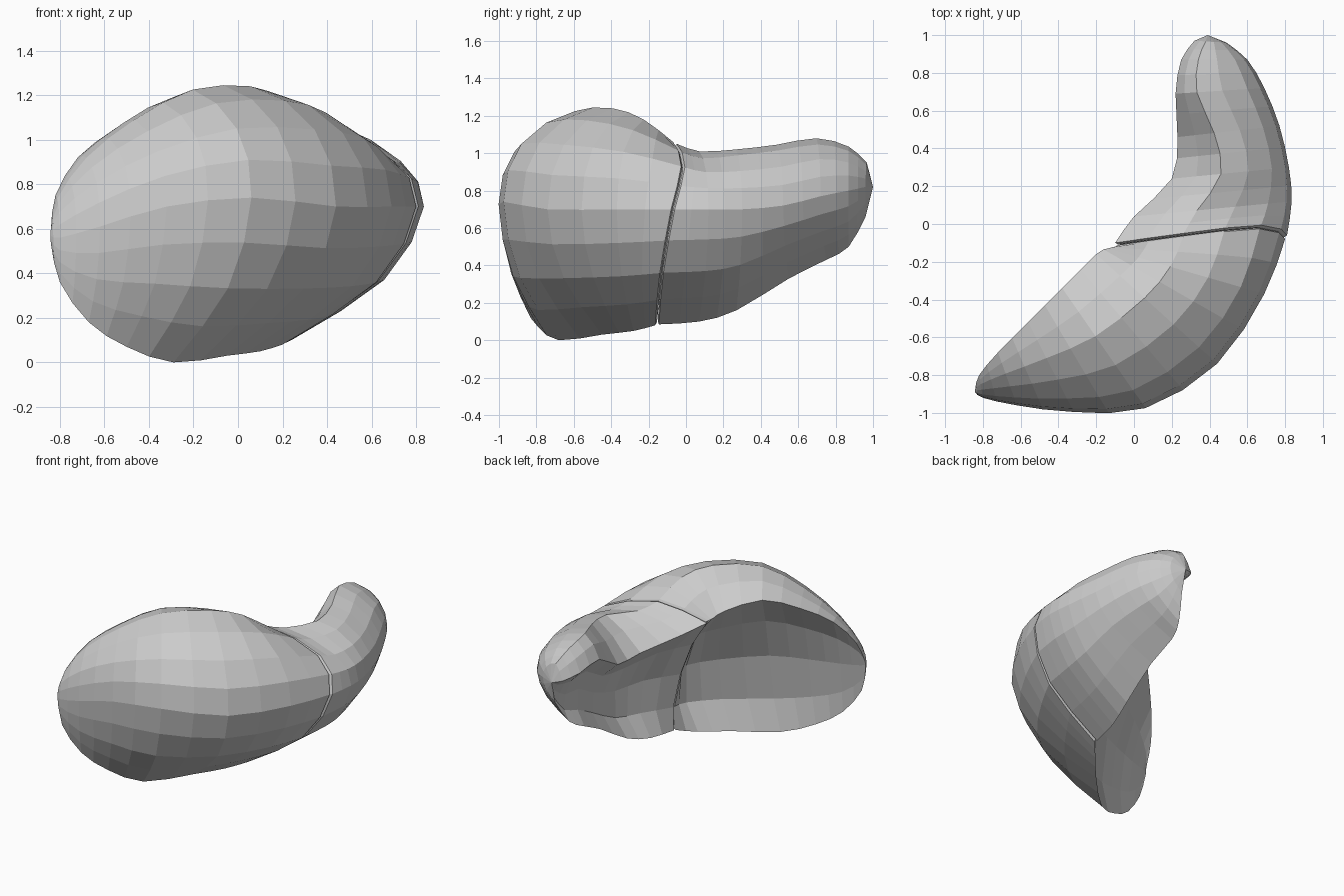
import bpy, bmesh
from mathutils import Vector

if "Cube" in bpy.data.objects:
    bpy.data.objects.remove(bpy.data.objects["Cube"])

# Section rows: ridge xyz, crest height, outermost xyz, bottom edge xyz, crest position
FRONT = [
    (-.84, -.87, .60, .595, -.842, -.89, .57, -.84, -.88, .53, .4),
    (-.82, -.80, .75, .735, -.80, -.92, .56, -.80, -.895, .36, .4),
    (-.72, -.68, .92, .92, -.62, -.96, .61, -.67, -.86, .18, .4),
    (-.56, -.52, 1.04, 1.09, -.32, -.995, .70, -.50, -.79, .07, .4),
    (-.38, -.34, 1.12, 1.225, .06, -.975, .74, -.29, -.68, .0, .4),
    (-.20, -.16, 1.06, 1.24, .44, -.74, .70, -.05, -.45, .03, .4),
    (-.14, -.13, 1.01, 1.18, .69, -.37, .70, .10, -.28, .05, .4),
    (-.10, -.12, .98, 1.06, .80, -.08, .70, .20, -.165, .08, .4),
]
BACK = [
    (-.10, -.10, .97, 1.05, .81, -.06, .70, .20, -.145, .085, .4),
    (.00, .04, .91, 1.01, .835, .12, .70, .24, .07, .10, .4),
    (.20, .24, .80, 1.02, .82, .30, .70, .29, .27, .16, .42),
    (.23, .46, .79, 1.045, .77, .52, .72, .31, .55, .33, .36),
    (.22, .69, .92, 1.08, .69, .72, .77, .30, .75, .43, .24),
    (.25, .87, .88, 1.035, .60, .87, .80, .34, .87, .50, .26),
    (.32, .97, .84, .95, .49, .96, .82, .39, .96, .66, .35),
]


def smooth_path(pts, steps):
    """Catmull-Rom curve through the points, open ended."""
    p = [2 * pts[0] - pts[1]] + pts + [2 * pts[-1] - pts[-2]]
    out = []
    for i in range(1, len(p) - 2):
        a, b, c, d = p[i - 1:i + 3]
        for k in range(steps):
            t = k / steps
            out.append(.5 * (2 * b + (c - a) * t + (2 * a - 5 * b + 4 * c - d) * t * t
                             + (3 * b - a - 3 * c + d) * t ** 3))
    return out + [pts[-1].copy()]


def blend(a, b, flat, up):
    return Vector((a.x + (b.x - a.x) * flat, a.y + (b.y - a.y) * flat, a.z + (b.z - a.z) * up))


def section(row, hollow, bow):
    """Domed outside from ridge to bottom edge, hollowed inside back up to the ridge."""
    ridge, outer, bottom = Vector(row[0:3]), Vector(row[4:7]), Vector(row[7:10])
    top = blend(ridge, outer, row[10], 0)
    top.z = row[3]
    shoulder = blend(top, outer, .75, .36)
    lower = blend(outer, bottom, .3, .55)
    # the groove line bends backward on top and forward below
    top.y += .035 * bow
    shoulder.y += .06 * bow
    lower.y -= .035 * bow
    ring = smooth_path([ridge, top, shoulder, outer, lower, bottom], 2)
    for f, h in ((.2, .8), (.5, 1), (.78, .7)):
        p = bottom.lerp(ridge, f)
        ring.append(blend(p, outer, hollow * h, 0))
    return ring


def make_lobe(name, rows, hollow, at_start, tip):
    if at_start:
        rows = rows[::-1]
    # sections run from the tip to the groove
    last_row = len(rows) - 1
    rings = [section(r, hollow * (.4 if i == last_row else 1), i == last_row)
             for i, r in enumerate(rows)]
    cols = [smooth_path(list(c), 2) for c in zip(*rings)]
    rings = [list(r) for r in zip(*cols)]
    # rounded lip where the lobe meets the groove
    last = rings[-1]
    mid = sum(last, Vector()) / len(last)
    shift = Vector((0, -.008 if at_start else .008, 0))
    rings.append([p.lerp(mid, .03) + shift for p in last])

    bm = bmesh.new()
    vs = [[bm.verts.new(p) for p in r] for r in rings]
    n = len(last)
    for a, b in zip(vs, vs[1:]):
        for i in range(n):
            j = (i + 1) % n
            bm.faces.new((a[i], a[j], b[j], b[i]))
    # closed tip and groove wall
    for ring, centre in ((vs[0], Vector(tip)), (vs[-1], mid + shift)):
        c = bm.verts.new(centre)
        for i in range(n):
            bm.faces.new((ring[i], ring[(i + 1) % n], c))
    bmesh.ops.recalc_face_normals(bm, faces=bm.faces)
    me = bpy.data.meshes.new(name)
    bm.to_mesh(me)
    bm.free()
    ob = bpy.data.objects.new(name, me)
    bpy.context.collection.objects.link(ob)
    return ob


make_lobe("large_front_lobe", FRONT, .27, False, (-.842, -.88, .565))
make_lobe("small_back_lobe", BACK, .25, True, (.39, 1.0, .82))
